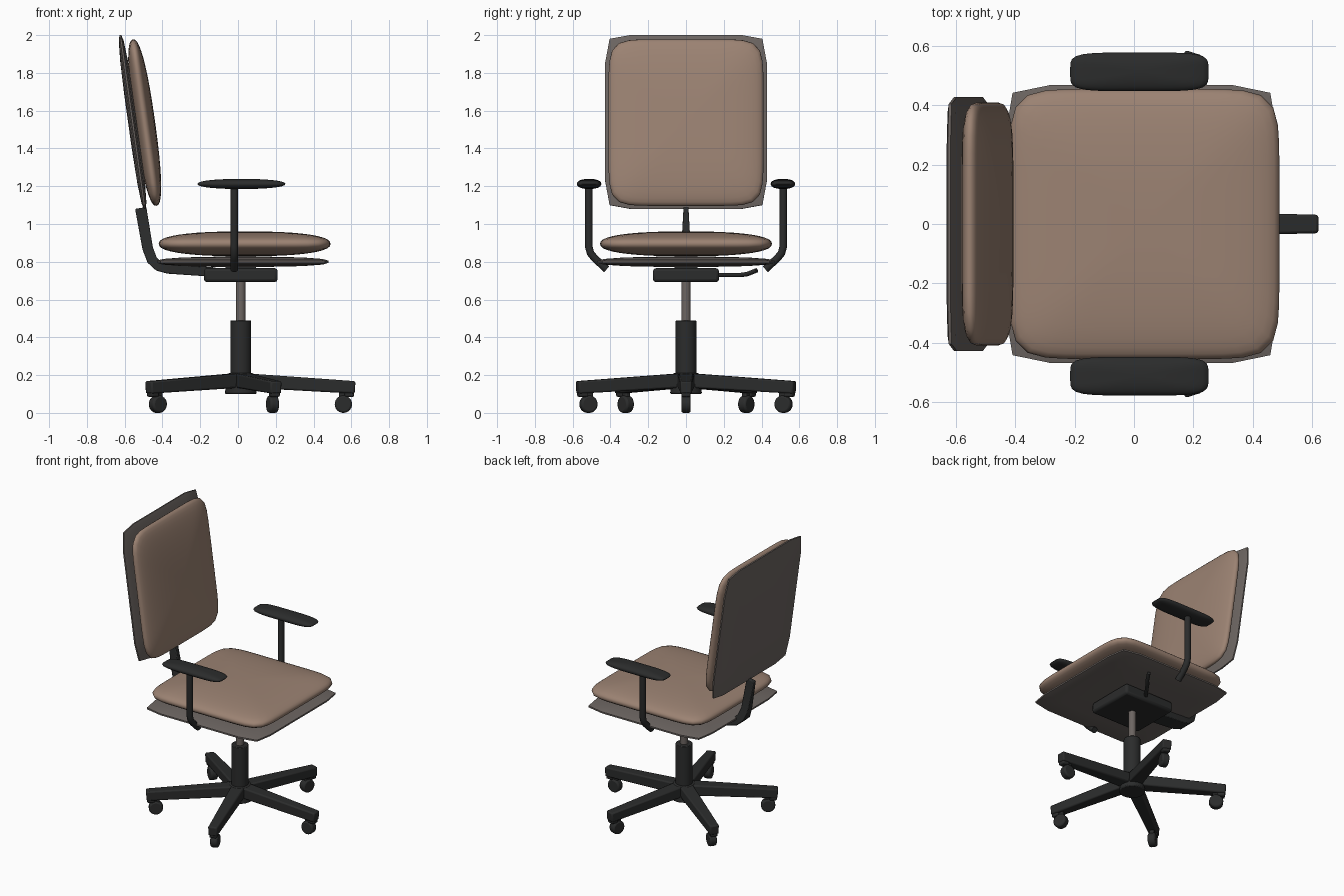
import bpy, bmesh, math
from mathutils import Matrix, Vector

cube = bpy.data.objects.get("Cube")
if cube:
    bpy.data.objects.remove(cube)


def material(name, r, g, b):
    m = bpy.data.materials.new(name)
    m.use_nodes = True
    m.diffuse_color = (r, g, b, 1)
    bsdf = next(n for n in m.node_tree.nodes if n.type == "BSDF_PRINCIPLED")
    bsdf.inputs["Base Color"].default_value = (r, g, b, 1)
    bsdf.inputs["Roughness"].default_value = 0.7
    return m


FABRIC = material("tan fabric", 0.33, 0.225, 0.17)
GREY = material("warm grey", 0.15, 0.13, 0.12)
BLACK = material("black plastic", 0.024, 0.025, 0.025)
AXIS_X = 0.015


def finish(name, bm, mat, matrix=Matrix(), bevel=0, angle=40):
    bmesh.ops.recalc_face_normals(bm, faces=bm.faces)
    me = bpy.data.meshes.new(name)
    bm.to_mesh(me)
    bm.free()
    me.transform(matrix)
    me.materials.append(mat)
    ob = bpy.data.objects.new(name, me)
    bpy.context.collection.objects.link(ob)
    if bevel:
        mod = ob.modifiers.new("bevel", "BEVEL")
        mod.width, mod.segments = bevel, 2
    bpy.ops.object.select_all(action="DESELECT")
    ob.select_set(True)
    bpy.context.view_layer.objects.active = ob
    bpy.ops.object.shade_smooth_by_angle(angle=math.radians(angle))
    return ob


def loft(bm, rings):
    loops = [[bm.verts.new(p) for p in ring] for ring in rings]
    for a, b in zip(loops, loops[1:]):
        for i in range(len(a)):
            j = (i + 1) % len(a)
            bm.faces.new((a[i], a[j], b[j], b[i]))
    bm.faces.new(loops[0])
    bm.faces.new(loops[-1])


def slab(name, outline, profile, half, mat, matrix, angle=60):
    # Stacked copies of an outline, scaled by the profile (radius, height)
    bm = bmesh.new()
    loft(bm, [[(x * r * half[0], y * r * half[1], z * half[2]) for x, y in outline]
              for r, z in profile])
    return finish(name, bm, mat, matrix, angle=angle)


def superellipse(n, count=64):
    pts = []
    for i in range(count):
        t = 2 * math.pi * (i + 0.5) / count
        c, s = math.cos(t), math.sin(t)
        k = (abs(c) ** n + abs(s) ** n) ** (-1 / n)
        pts.append((c * k, s * k))
    return pts


def puffy(n=2.4, steps=20):
    out = []
    for i in range(steps + 1):
        t = math.pi * (0.02 + 0.96 * i / steps) - math.pi / 2
        out.append((math.cos(t) ** (2 / n),
                    math.copysign(abs(math.sin(t)) ** (2 / n), t)))
    return out


def box(name, centre, size, mat, bevel=0, matrix=Matrix()):
    bm = bmesh.new()
    bmesh.ops.create_cube(bm, size=1)
    return finish(name, bm, mat, matrix @ Matrix.Translation(centre) @ Matrix.Diagonal((*size, 1)),
                  bevel)


def cylinder(name, centre, r1, r2, depth, mat, bevel=0, matrix=Matrix()):
    bm = bmesh.new()
    bmesh.ops.create_cone(bm, cap_ends=True, segments=28, radius1=r1, radius2=r2, depth=depth)
    return finish(name, bm, mat, Matrix.Translation(centre) @ matrix, bevel)


def bar(name, path, mat, bevel, matrix=Matrix()):
    # Rectangular bar in the xz plane: (x, z, half thickness, half width)
    pts = [Vector((p[0], 0, p[1])) for p in path]
    rings = []
    for i, (x, z, th, w) in enumerate(path):
        d = (pts[min(i + 1, len(pts) - 1)] - pts[max(i - 1, 0)]).normalized()
        nrm = Vector((-d.z, 0, d.x)) * th
        side = Vector((0, w, 0))
        rings.append([pts[i] + nrm + side, pts[i] + nrm - side,
                      pts[i] - nrm - side, pts[i] - nrm + side])
    bm = bmesh.new()
    loft(bm, rings)
    return finish(name, bm, mat, matrix, bevel)


def tube(name, points, radius, mat):
    cu = bpy.data.curves.new(name, "CURVE")
    cu.dimensions = "3D"
    cu.bevel_depth, cu.bevel_resolution, cu.use_fill_caps = radius, 3, True
    sp = cu.splines.new("POLY")
    sp.points.add(len(points) - 1)
    for p, co in zip(sp.points, points):
        p.co = (*co, 1)
    sp.use_smooth = True
    cu.materials.append(mat)
    ob = bpy.data.objects.new(name, cu)
    bpy.context.collection.objects.link(ob)


# Seat and backrest: soft cushions over thin faceted shells
corner = [(1, 0.68), (0.955, 0.945), (0.68, 1)]
shell_outline = (corner + [(-x, y) for x, y in reversed(corner)]
                 + [(-x, -y) for x, y in corner] + [(x, -y) for x, y in reversed(corner)])
half_shell = [(0.3, 1), (0.7, 0.85), (0.93, 0.55), (1, 0.2)]
shell_profile = [(r, -z) for r, z in half_shell] + half_shell[::-1]
cushion_outline = superellipse(8)
recline = Matrix.Rotation(math.radians(82), 4, "Y")

slab("seat_shell", shell_outline, shell_profile, (0.455, 0.468, 0.027), GREY,
     Matrix.Translation((0.025, 0, 0.8)))
slab("seat_cushion", cushion_outline, puffy(), (0.455, 0.455, 0.066), FABRIC,
     Matrix.Translation((0.035, 0, 0.895)))
slab("back_shell", shell_outline, shell_profile, (0.465, 0.428, 0.024), GREY,
     Matrix.Translation((-0.558, 0, 1.54)) @ recline)
slab("back_cushion", cushion_outline, puffy(), (0.445, 0.41, 0.055), FABRIC,
     Matrix.Translation((-0.494, 0, 1.537)) @ recline)

# Mechanism under the seat, with its lever
box("tilt_mechanism", (0.015, 0, 0.729), (0.39, 0.35, 0.074), BLACK, 0.016)
box("seat_mount", (0.015, 0, 0.795), (0.16, 0.12, 0.1), BLACK)
tube("height_lever", [(0.03, 0.15, 0.73), (0.13, 0.29, 0.73), (0.16, 0.325, 0.735),
                      (0.19, 0.375, 0.755)], 0.012, BLACK)

# Curved spine holding the backrest
bar("back_spine", [(-0.12, 0.745, 0.025, 0.06), (-0.37, 0.763, 0.026, 0.055),
                   (-0.42, 0.777, 0.027, 0.05), (-0.455, 0.81, 0.028, 0.04),
                   (-0.478, 0.87, 0.028, 0.025), (-0.515, 1.085, 0.03, 0.013)], BLACK, 0.005)

# Armrests, mirrored left and right
for side, s in (("left", 1), ("right", -1)):
    tube(side + "_arm_post", [(-0.02, s * y, z) for y, z in
                              ((0.42, 0.76), (0.485, 0.82), (0.505, 0.845),
                               (0.515, 0.88), (0.515, 1.2))], 0.021, BLACK)
    slab(side + "_arm_pad", superellipse(5, 48), puffy(2.2, 14), (0.233, 0.065, 0.027), BLACK,
         Matrix.Translation((0.018, s * 0.513, 1.212)))

# Central column
cylinder("gas_lift", (AXIS_X, 0, 0.6), 0.025, 0.025, 0.24, GREY)
cylinder("column_sleeve", (AXIS_X, 0, 0.335), 0.055, 0.055, 0.31, BLACK, 0.004)
cylinder("base_hub", (AXIS_X, 0, 0.155), 0.085, 0.07, 0.11, BLACK, 0.008)

# Five-star base with casters
for i in range(5):
    turn = Matrix.Translation((AXIS_X, 0, 0)) @ Matrix.Rotation(i * math.tau / 5, 4, "Z")
    tag = str(i + 1)
    bar("base_leg_" + tag, [(0.02, 0.172, 0.038, 0.046), (0.605, 0.135, 0.033, 0.031)],
        BLACK, 0.009, turn)
    box("caster_bracket_" + tag, (0.575, 0, 0.115), (0.05, 0.05, 0.06), BLACK, 0.008, turn)
    box("caster_fork_" + tag, (0.545, 0, 0.085), (0.05, 0.03, 0.06), BLACK, 0.006, turn)
    cylinder("caster_wheel_" + tag, (0, 0, 0), 0.046, 0.046, 0.05, BLACK, 0.01,
             turn @ Matrix.Translation((0.543, 0, 0.046)) @ Matrix.Rotation(math.pi / 2, 4, "X"))
